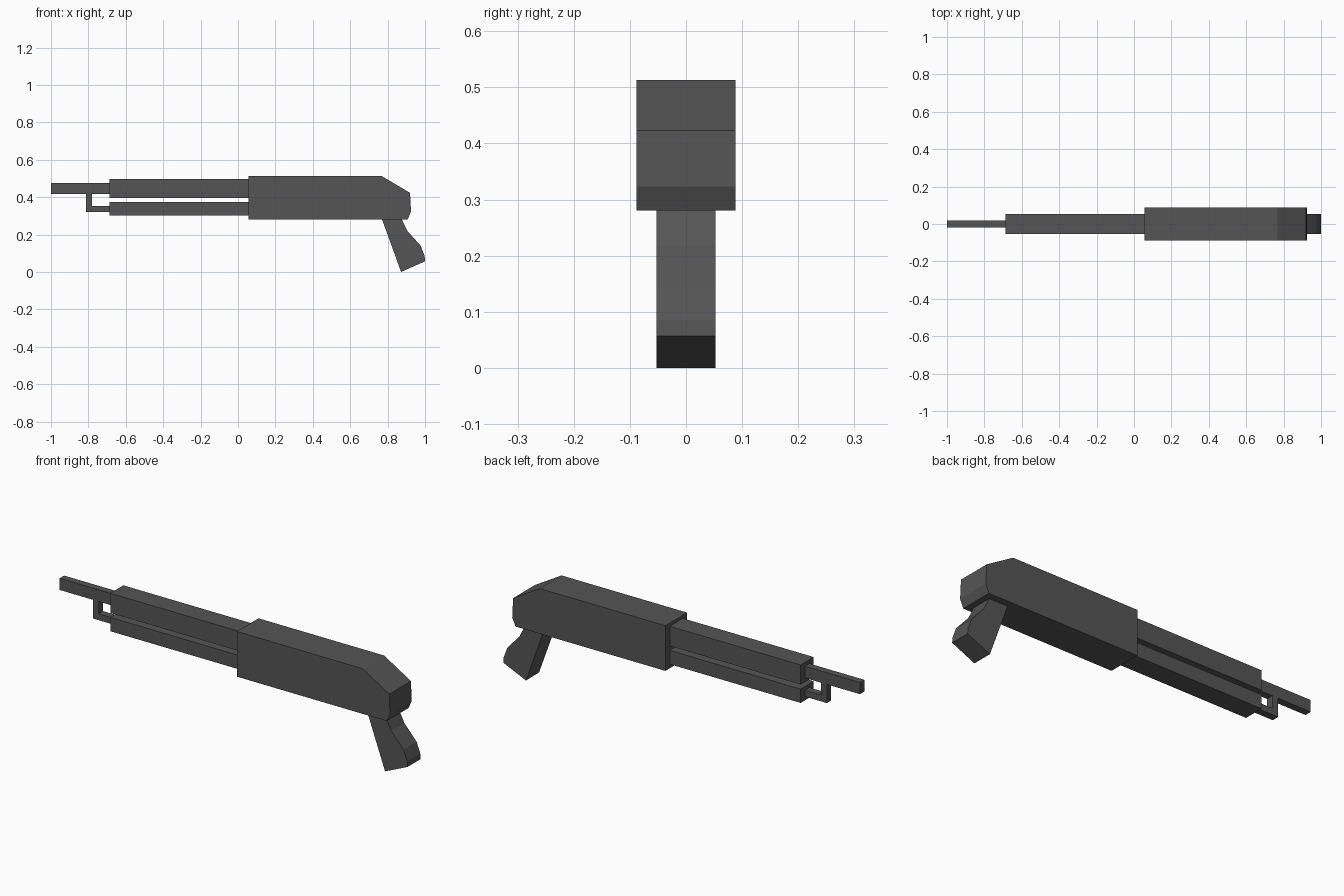
import bpy
import bmesh

if "Cube" in bpy.data.objects:
    bpy.data.objects.remove(bpy.data.objects["Cube"])

dark = bpy.data.materials.new("dark_grey")
dark.diffuse_color = (0.09, 0.09, 0.09, 1)
dark.use_nodes = True
dark.node_tree.nodes["Principled BSDF"].inputs["Base Color"].default_value = dark.diffuse_color


def prism(name, profile, half_width):
    """Extrude an x-z side profile symmetrically along y."""
    bm = bmesh.new()
    face = bm.faces.new([bm.verts.new((x, -half_width, z)) for x, z in profile])
    ext = bmesh.ops.extrude_face_region(bm, geom=[face], use_keep_orig=True)
    verts = [g for g in ext["geom"] if isinstance(g, bmesh.types.BMVert)]
    bmesh.ops.translate(bm, verts=verts, vec=(0, 2 * half_width, 0))
    bmesh.ops.recalc_face_normals(bm, faces=bm.faces)
    mesh = bpy.data.meshes.new(name)
    bm.to_mesh(mesh)
    bm.free()
    mesh.materials.append(dark)
    obj = bpy.data.objects.new(name, mesh)
    bpy.context.collection.objects.link(obj)
    return obj


def box(name, x0, x1, z0, z1, half_width):
    return prism(name, [(x0, z0), (x1, z0), (x1, z1), (x0, z1)], half_width)


# Main body with sloped rear
prism("receiver", [(0.055, 0.281), (0.055, 0.513), (0.768, 0.513),
                   (0.92, 0.423), (0.925, 0.323), (0.907, 0.281)], 0.088)

# Raked grip with a flared heel
prism("grip", [(0.77, 0.281), (0.872, 0.0), (1.0, 0.057), (0.998, 0.085),
               (0.977, 0.14), (0.907, 0.218), (0.876, 0.281)], 0.053)

# Twin forward housings
box("upper_housing", -0.688, 0.055, 0.396, 0.497, 0.053)
box("lower_housing", -0.688, 0.055, 0.302, 0.373, 0.053)

# Thin barrel and the L-shaped bracket under it
box("barrel", -1.0, -0.688, 0.417, 0.477, 0.018)
prism("barrel_bracket", [(-0.812, 0.417), (-0.812, 0.321), (-0.688, 0.321),
                         (-0.688, 0.354), (-0.78, 0.354), (-0.78, 0.417)], 0.018)
